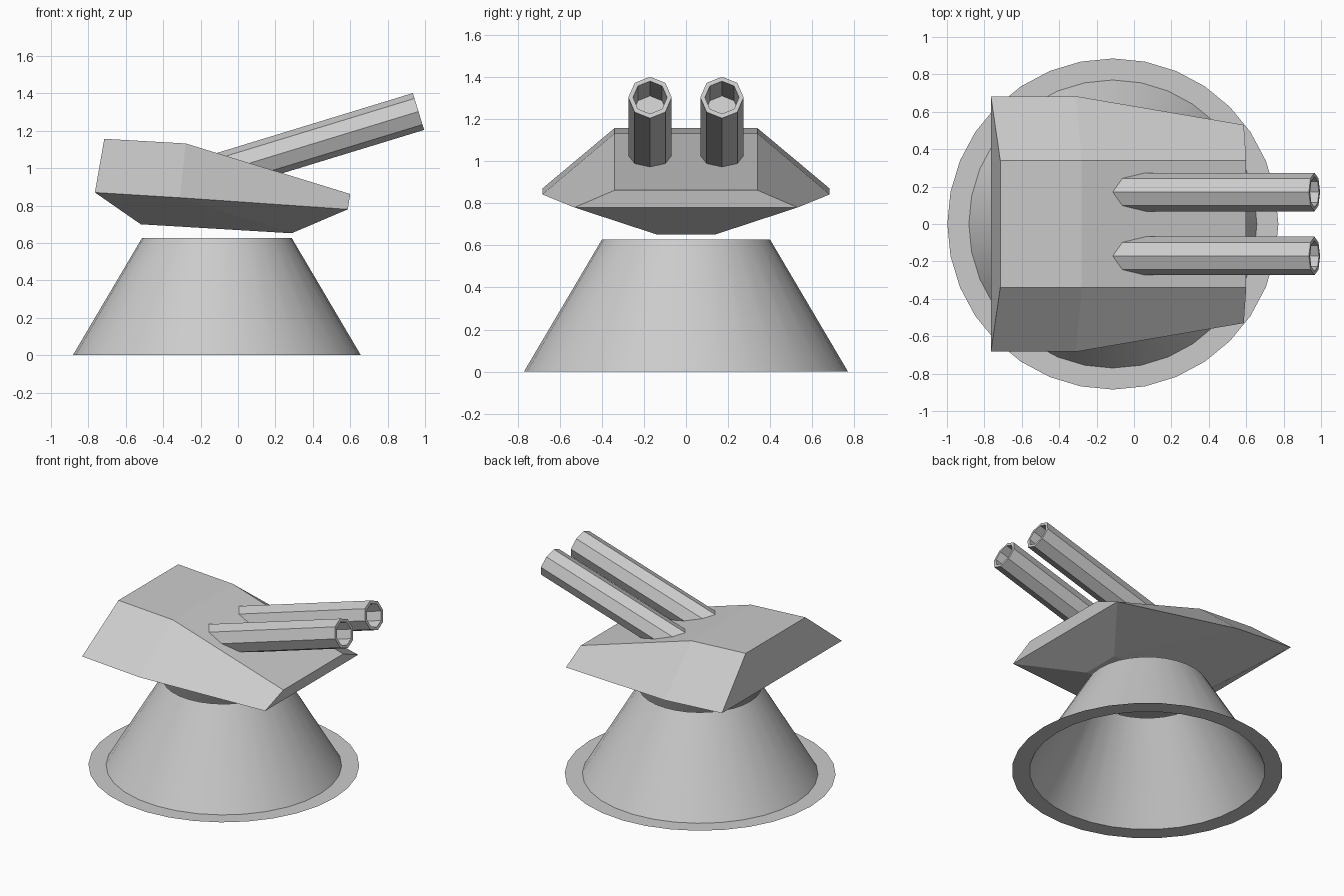
import bpy, bmesh
from math import sin, cos, pi, radians
from mathutils import Matrix, Vector

if "Cube" in bpy.data.objects:
    bpy.data.objects.remove(bpy.data.objects["Cube"])


def make_object(name, bm):
    mesh = bpy.data.meshes.new(name)
    bm.to_mesh(mesh)
    bm.free()
    obj = bpy.data.objects.new(name, mesh)
    bpy.context.collection.objects.link(obj)
    return obj


def lathe(name, profile, sides, cap=False):
    """Sweep (radius, height) points around local z."""
    bm = bmesh.new()
    rings = [[bm.verts.new((r * cos(2 * pi * i / sides), r * sin(2 * pi * i / sides), z))
              for i in range(sides)] for r, z in profile]
    for a, b in zip(rings, rings[1:]):
        for i in range(sides):
            j = (i + 1) % sides
            bm.faces.new((a[i], a[j], b[j], b[i]))
    if cap:
        bm.faces.new(rings[0][::-1])
        bm.faces.new(rings[-1])
    return make_object(name, bm)


# Pedestal: open flared cone with a flat flange
base = lathe("pedestal", [(0.885, 0), (0.77, 0), (0.40, 0.627)], 32)
base.location.x = -0.113
bpy.context.view_layer.objects.active = base
base.select_set(True)
bpy.ops.object.shade_smooth_by_angle(angle=radians(30))
base.select_set(False)

# Turret hull: faceted, symmetric in y
points = {
    "top_rear": (-0.715, 0.34, 1.157), "top_kink": (-0.28, 0.34, 1.132),
    "top_front": (0.60, 0.34, 0.862), "mid_rear": (-0.765, 0.683, 0.87),
    "mid_kink": (-0.31, 0.683, 0.842), "mid_front": (0.587, 0.53, 0.78),
    "low_rear": (-0.52, 0.14, 0.70), "low_front": (0.287, 0.14, 0.652),
}
bm = bmesh.new()
L = {k: bm.verts.new(p) for k, p in points.items()}
R = {k: bm.verts.new((x, -y, z)) for k, (x, y, z) in points.items()}
for side in (L, R):
    for loop in ("top_rear top_kink mid_kink mid_rear", "top_kink top_front mid_front mid_kink",
                 "mid_rear mid_kink low_rear", "mid_kink low_front low_rear",
                 "mid_kink mid_front low_front"):
        bm.faces.new([side[k] for k in loop.split()])
outline = ["top_rear", "top_kink", "top_front", "mid_front", "low_front", "low_rear", "mid_rear"]
for a, b in zip(outline, outline[1:] + outline[:1]):
    bm.faces.new((L[a], L[b], R[b], R[a]))
bmesh.ops.recalc_face_normals(bm, faces=bm.faces)
make_object("turret_hull", bm)

# Twin octagonal barrels with recessed muzzles, tilted upward
length, tilt = 1.15, radians(17)
for name, y in (("left_barrel", 0.171), ("right_barrel", -0.171)):
    barrel = lathe(name, [(0.103, -length), (0.103, 0), (0.081, 0), (0.081, -0.24)], 8, cap=True)
    aim = Matrix.Rotation(pi / 2 - tilt, 4, 'Y')
    barrel.data.transform(Matrix.Translation(Vector((0.965, y, 1.303))) @ aim)
